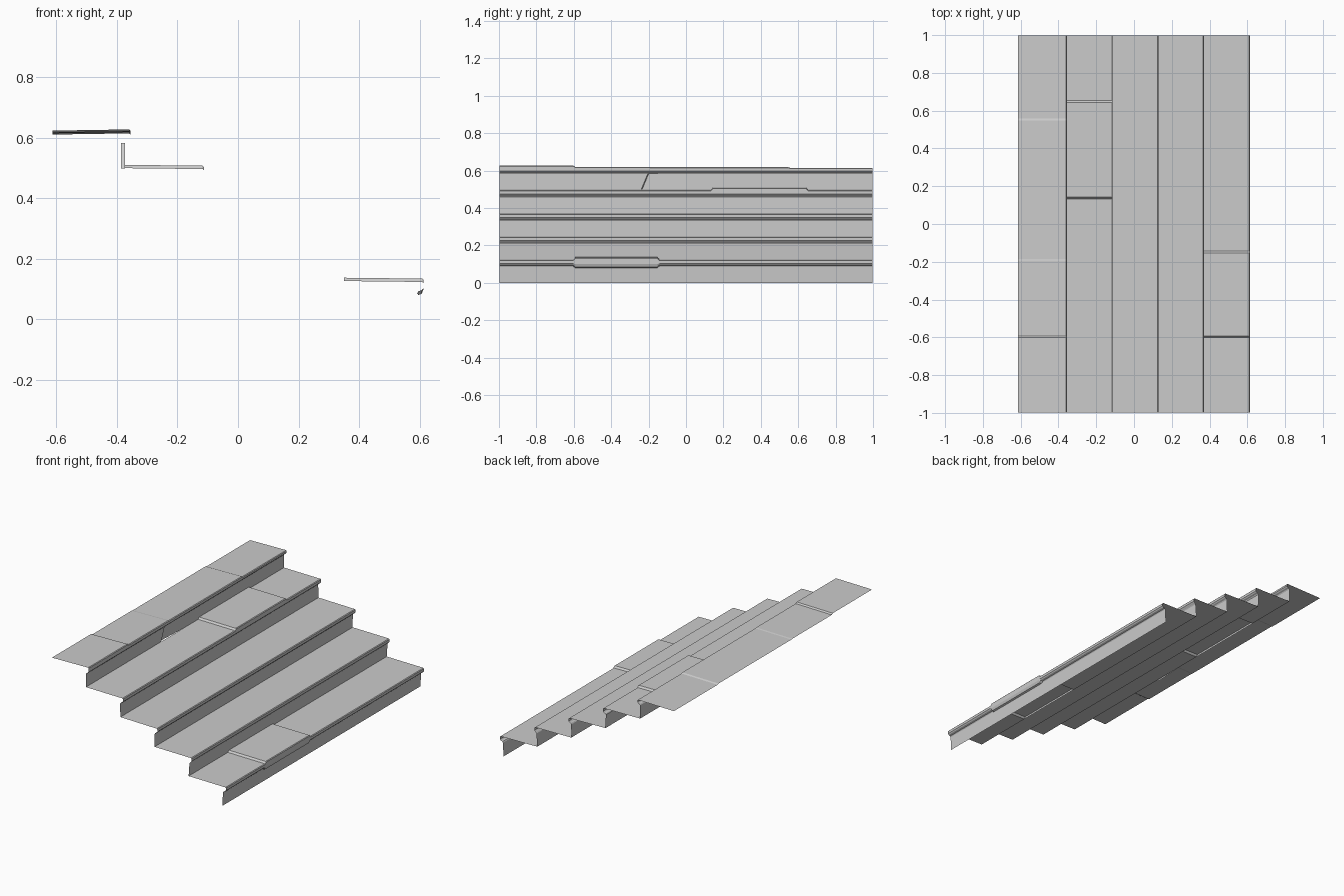
import bpy

# Remove the default object
cube = bpy.data.objects.get("Cube")
if cube:
    bpy.data.objects.remove(cube, do_unlink=True)

stone = bpy.data.materials.new("pale grey stone")
stone.use_nodes = True
GREY = (0.6, 0.6, 0.6, 1)
stone.diffuse_color = GREY
stone.node_tree.nodes["Principled BSDF"].inputs["Base Color"].default_value = GREY


def loft(name, rows):
    """Skin a sheet through rows of matching points."""
    n = len(rows[0])
    verts = [p for row in rows for p in row]
    faces = [(r * n + i, r * n + i + 1, (r + 1) * n + i + 1, (r + 1) * n + i)
             for r in range(len(rows) - 1) for i in range(n - 1)]
    mesh = bpy.data.meshes.new(name)
    mesh.from_pydata(verts, [], faces)
    mesh.materials.append(stone)
    obj = bpy.data.objects.new(name, mesh)
    bpy.context.collection.objects.link(obj)
    return obj


def stations(slabs):
    """Turn slabs (end y, lift, lip drop) into stations with a short ramp at each joint."""
    out, start = [], -0.997
    for end, lift, drop in slabs:
        last = end > 0.99
        out += [(start, lift, drop), (end - (0 if last else 0.005), lift, drop)]
        start = end + 0.005
    return out


def tread(name, back, front, z_back, z_front, riser_x, slabs):
    """Tread surface, rounded nosing and its return to the riser."""
    rows = []
    for y, lift, drop in stations(slabs):
        top = z_front + lift
        rows.append([
            (back, y, z_back + lift),
            (front - 0.004, y, top),
            (front, y, top - 0.004),
            (front, y, z_front - 0.02 - drop * 0.3),
            (front - 0.006, y, z_front - 0.027 - drop),
            (riser_x + 0.004, y, z_front - 0.031 - drop),
            (riser_x, y, z_front - 0.037),
        ])
    return loft(name, rows)


def riser(name, x_top, x_bottom, z_top, z_bottom, crack=False):
    """Upright face; a crack is a slanted fold where the face sinks back."""
    cols = [(-0.997, 0, 0), (0.997, 0, 0)]
    if crack:
        cols[1:1] = [(-0.205, 0, 0.035), (-0.2, 0.012, 0.035), (0.0, 0, 0)]
    return loft(name, [[(x_top - sink, y, z_top), (x_bottom - sink, y - slant, z_bottom)]
                       for y, sink, slant in cols])


END = 0.997
plain = [(END, 0, 0)]

# Treads from the top down: back, front, heights, riser x, slabs
steps = [
    (-0.613, -0.355, 0.615, 0.619, -0.374,
     [(-0.597, 0.008, 0), (-0.19, 0.001, 0), (0.553, -0.001, 0), (END, -0.005, 0)]),
    (-0.374, -0.113, 0.498, 0.495, -0.133,
     [(0.138, 0.001, 0), (0.648, 0.012, 0), (END, 0.001, 0)]),
    (-0.131, 0.129, 0.373, 0.368, 0.111, plain),
    (0.110, 0.370, 0.248, 0.245, 0.356, plain),
    (0.350, 0.613, 0.126, 0.123, 0.592,
     [(-0.597, 0, 0), (-0.148, 0.011, 0.012), (END, 0, 0)]),
]

for i, (back, front, zb, zf, rx, slabs) in enumerate(steps):
    tread(f"tread_{i + 1}", back, front, zb, zf, rx, slabs)
    if i + 1 < len(steps):
        x_low, z_low = steps[i + 1][0], steps[i + 1][2]
    else:
        x_low, z_low = 0.588, 0.0
    riser(f"riser_{i + 1}", rx, x_low, zf - 0.037, z_low, crack=(i == 0))
